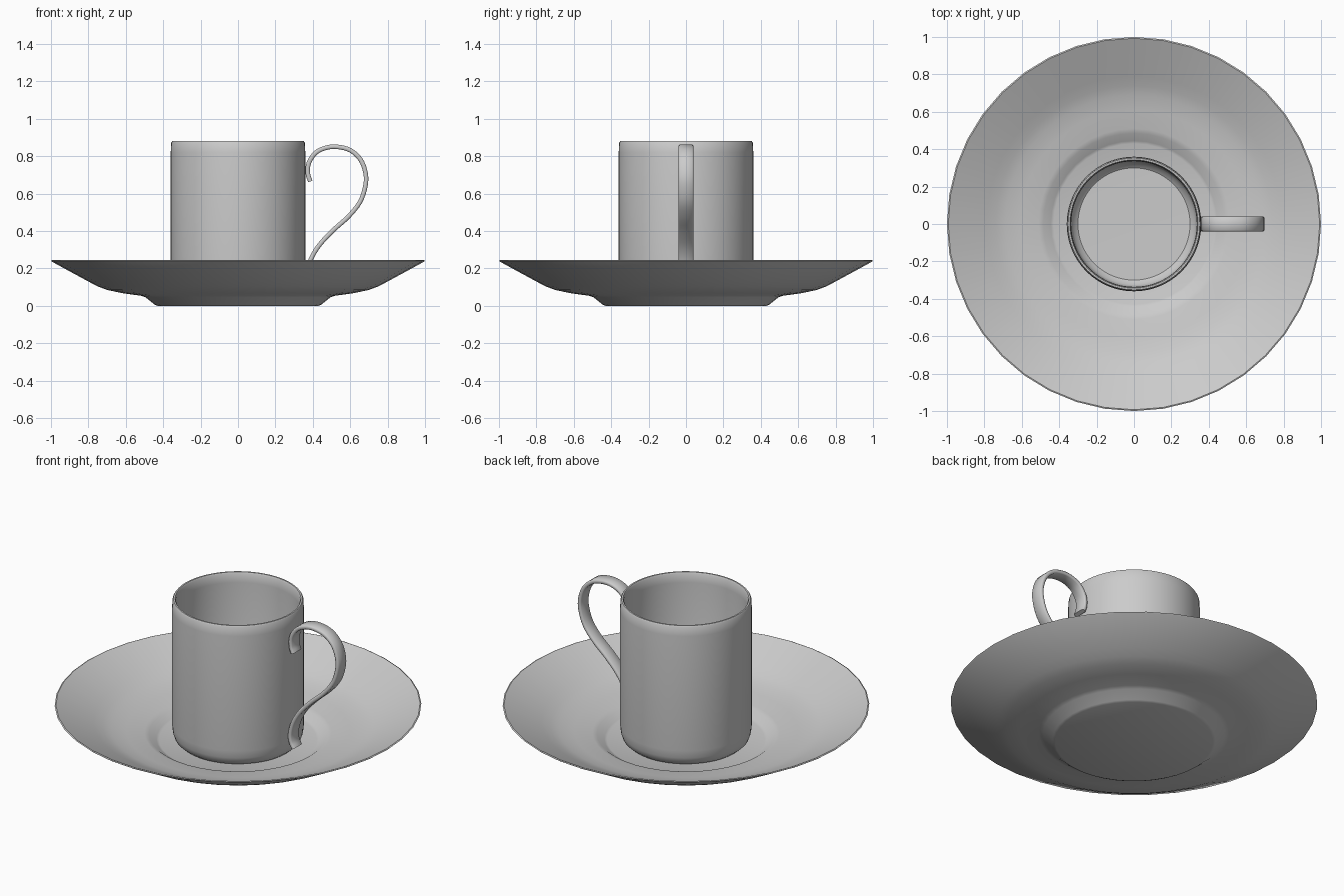
import bpy, bmesh, math
from mathutils import Vector

if "Cube" in bpy.data.objects:
    bpy.data.objects.remove(bpy.data.objects["Cube"])


def finish(name, bm, angle):
    bmesh.ops.remove_doubles(bm, verts=bm.verts, dist=1e-5)
    bmesh.ops.recalc_face_normals(bm, faces=bm.faces)
    mesh = bpy.data.meshes.new(name)
    bm.to_mesh(mesh)
    bm.free()
    ob = bpy.data.objects.new(name, mesh)
    bpy.context.collection.objects.link(ob)
    bpy.ops.object.select_all(action='DESELECT')
    ob.select_set(True)
    bpy.context.view_layer.objects.active = ob
    bpy.ops.object.shade_smooth_by_angle(angle=math.radians(angle))
    return ob


def lathe(name, profile, sides, angle=35):
    bm = bmesh.new()
    vs = [bm.verts.new((r, 0, z)) for r, z in profile]
    es = [bm.edges.new(p) for p in zip(vs, vs[1:])]
    bmesh.ops.spin(bm, geom=vs + es, cent=(0, 0, 0), axis=(0, 0, 1),
                   angle=math.tau, steps=sides, use_merge=True)
    return finish(name, bm, angle)


def smooth_path(pts, steps):
    # Catmull-Rom curve through the points
    p = [2 * pts[0] - pts[1]] + pts + [2 * pts[-1] - pts[-2]]
    out = []
    for a, b, c, d in zip(p, p[1:], p[2:], p[3:]):
        for i in range(steps):
            t = i / steps
            out.append(0.5 * (2 * b + (c - a) * t + (2 * a - 5 * b + 4 * c - d) * t * t
                              + (3 * b - a - 3 * c + d) * t ** 3))
    return out + [pts[-1]]


# Saucer: foot, shallow bowl, thin rim and recessed well
lathe("saucer", [
    (0, 0), (0.43, 0), (0.445, 0.006), (0.495, 0.046), (0.52, 0.054), (0.62, 0.068),
    (0.70, 0.085), (0.75, 0.104), (0.80, 0.13), (0.995, 0.236), (1.0, 0.241),
    (0.993, 0.244), (0.79, 0.146), (0.74, 0.122), (0.69, 0.104), (0.61, 0.087),
    (0.51, 0.072), (0.485, 0.065), (0.445, 0.036), (0.43, 0.03), (0, 0.03)], 40)

# Cup: straight wall, rounded base edge, hollow inside
lathe("cup", [
    (0, 0.03), (0.30, 0.03), (0.325, 0.036), (0.345, 0.055), (0.355, 0.085),
    (0.36, 0.13), (0.36, 0.82), (0.357, 0.872), (0.352, 0.88), (0.343, 0.88),
    (0.338, 0.872), (0.336, 0.82), (0.336, 0.12), (0.325, 0.085), (0.30, 0.065),
    (0, 0.06)], 64)

# Handle: flat rounded strap swept along an S-shaped path
path = smooth_path([Vector(p) for p in (
    (0.387, 0.665), (0.374, 0.705), (0.378, 0.762), (0.415, 0.818), (0.47, 0.845),
    (0.53, 0.85), (0.60, 0.832), (0.655, 0.782), (0.682, 0.71), (0.681, 0.64),
    (0.652, 0.555), (0.59, 0.477), (0.51, 0.405), (0.435, 0.325), (0.39, 0.25),
    (0.37, 0.18), (0.373, 0.13), (0.392, 0.093))], 4)
half_w, half_t = 0.04, 0.012
section = [(-half_w, -0.5), (-0.034, -1), (0.034, -1), (half_w, -0.5),
           (half_w, 0.5), (0.034, 1), (-0.034, 1), (-half_w, 0.5)]
bm = bmesh.new()
rings = []
for i, p in enumerate(path):
    t = (path[min(i + 1, len(path) - 1)] - path[max(i - 1, 0)]).normalized()
    n = Vector((-t.y, t.x)) * half_t
    rings.append([bm.verts.new((p.x + n.x * s, w, p.y + n.y * s)) for w, s in section])
for a, b in zip(rings, rings[1:]):
    for j in range(8):
        k = (j + 1) % 8
        bm.faces.new((a[j], a[k], b[k], b[j]))
bm.faces.new(rings[0])
bm.faces.new(rings[-1])
finish("handle", bm, 50)
